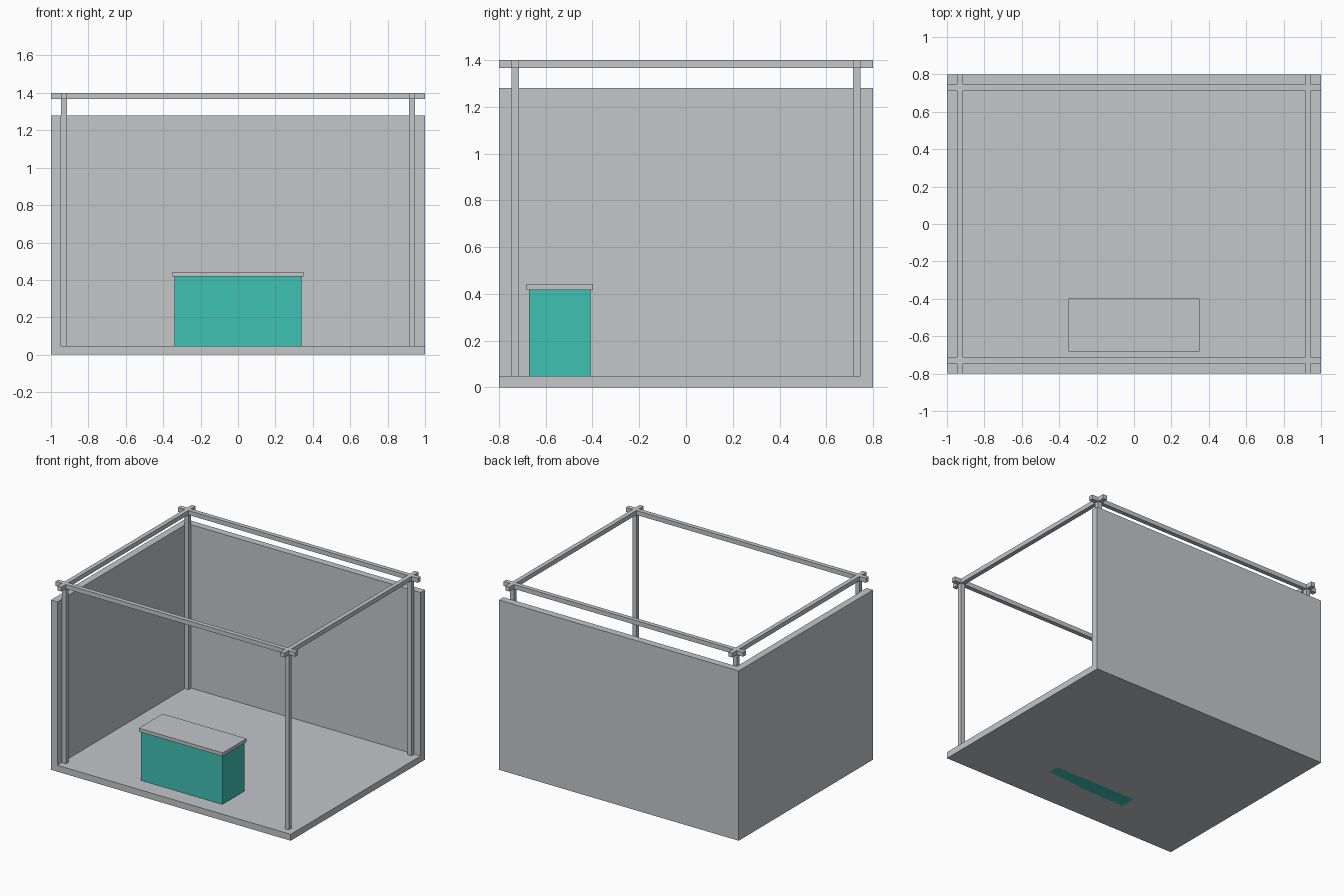
import bpy
from mathutils import Vector

cube = bpy.data.objects.get("Cube")
if cube:
    bpy.data.objects.remove(cube, do_unlink=True)


def make_material(name, rgb):
    mat = bpy.data.materials.new(name)
    mat.use_nodes = True
    mat.diffuse_color = (*rgb, 1)
    mat.node_tree.nodes["Principled BSDF"].inputs["Base Color"].default_value = (*rgb, 1)
    return mat


def box(name, low, high, mat):
    """Add a box spanning two opposite corners."""
    low, high = Vector(low), Vector(high)
    bpy.ops.mesh.primitive_cube_add(size=1, location=(low + high) / 2)
    obj = bpy.context.object
    obj.name = name
    obj.scale = high - low
    bpy.ops.object.transform_apply(location=False, rotation=False, scale=True)
    obj.data.materials.append(mat)
    return obj


grey = make_material("light grey", (0.546, 0.565, 0.584))
teal = make_material("teal", (0.051, 0.533, 0.451))

# Overall sizes
half_x, half_y = 1.0, 0.8
floor_top, wall_top, frame_top = 0.048, 1.28, 1.4
wall, bar = 0.0533, 0.0333
post_x = half_x - wall - bar / 2
post_y = half_y - wall - bar / 2
beam_low = frame_top - bar

# Floor and the two walls
box("floor", (-half_x + wall, -half_y, 0), (half_x, half_y - wall, floor_top), grey)
box("back_wall", (-half_x, half_y - wall, 0), (half_x, half_y, wall_top), grey)
box("side_wall", (-half_x, -half_y, 0), (-half_x + wall, half_y - wall, wall_top), grey)

# Corner posts
r = bar / 2
for sx, side in ((-1, "right"), (1, "left")):
    for sy, end in ((-1, "front"), (1, "back")):
        x, y = sx * post_x, sy * post_y
        box(f"{end}_{side}_post", (x - r, y - r, floor_top), (x + r, y + r, beam_low), grey)

# Crossing roof beams
for s, end, side in ((-1, "front", "right"), (1, "back", "left")):
    x, y = s * post_x, s * post_y
    box(f"{end}_beam", (-half_x, y - r, beam_low), (half_x, y + r, frame_top), grey)
    box(f"{side}_beam", (x - r, -half_y, beam_low), (x + r, half_y, frame_top), grey)

# Counter, standing through the floor, with an overhanging top
desk_y, desk_top = -0.54, 0.417
box("counter_body", (-0.34, desk_y - 0.132, 0), (0.34, desk_y + 0.132, desk_top), teal)
box("counter_top", (-0.35, desk_y - 0.142, desk_top), (0.35, desk_y + 0.142, 0.443), grey)
